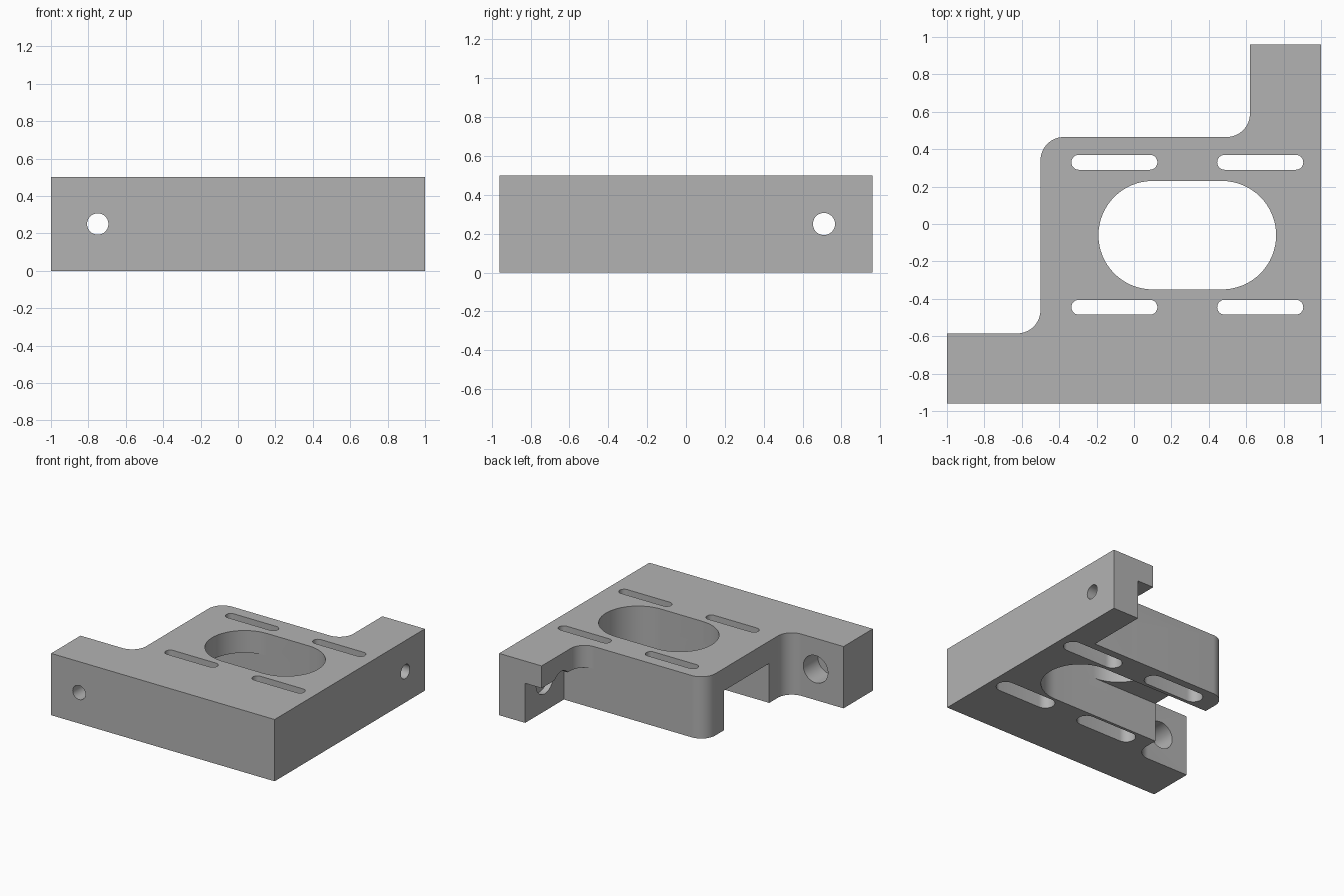
import bpy, bmesh, math
from mathutils import Matrix

if "Cube" in bpy.data.objects:
    bpy.data.objects.remove(bpy.data.objects["Cube"])

Y0, Y1, H = -0.96, 0.96, 0.5      # plan depth limits and height
ROOF = 0.32                       # underside of the top plate
R = 0.125                         # corner radius of the outline


def arc(cx, cy, r, a0, a1, n=14):
    return [(cx + r * math.cos(math.radians(a0 + (a1 - a0) * i / n)),
             cy + r * math.sin(math.radians(a0 + (a1 - a0) * i / n))) for i in range(n + 1)]


def prism(name, pts, z0, z1):
    """Extrude a counter-clockwise plan outline from z0 to z1."""
    bm = bmesh.new()
    face = bm.faces.new([bm.verts.new((x, y, z0)) for x, y in pts])
    top = bmesh.ops.extrude_face_region(bm, geom=[face])["geom"]
    bmesh.ops.translate(bm, vec=(0, 0, z1 - z0),
                        verts=[v for v in top if isinstance(v, bmesh.types.BMVert)])
    bmesh.ops.recalc_face_normals(bm, faces=bm.faces)
    me = bpy.data.meshes.new(name)
    bm.to_mesh(me)
    bm.free()
    ob = bpy.data.objects.new(name, me)
    bpy.context.collection.objects.link(ob)
    return ob


def box(name, x0, x1, y0, y1, z0, z1):
    return prism(name, [(x0, y0), (x1, y0), (x1, y1), (x0, y1)], z0, z1)


def stadium(name, x0, x1, cy, r, z0, z1, n=24):
    """Slot whose end-arc centres are at x0 and x1."""
    return prism(name, arc(x1, cy, r, -90, 90, n) + arc(x0, cy, r, 90, 270, n), z0, z1)


def bore(name, r, start, end, axis, u):
    """Horizontal round hole at mid height, along x (at y=u) or y (at x=u)."""
    ob = prism(name, arc(0, 0, r, 0, 360, 40)[:-1], start, end)
    if axis == "X":
        m = Matrix.Translation((0, u, 0.25)) @ Matrix.Rotation(math.pi / 2, 4, "Y")
    else:
        m = Matrix.Translation((u, 0, 0.25)) @ Matrix.Rotation(-math.pi / 2, 4, "X")
    ob.data.transform(m)
    return ob


# bracket body outline with two arms
outline = [(-1, Y0), (1, Y0), (1, Y1), (0.62, Y1)]
outline += arc(0.62 - R, 0.465 + R, R, 0, -90)
outline += arc(-0.5 + R, 0.465 - R, R, 90, 180)
outline += arc(-0.5 - R, -0.585 + R, R, 0, -90)
outline += [(-1, -0.585)]
body = prism("bracket_body", outline, 0, H)

cutters = [
    # oval opening and the channel running out to the left side
    stadium("oval_cutter", 0.10, 0.47, -0.06, 0.29, -0.1, 0.6, 32),
    box("channel_cutter", -0.7, 0.3, -0.35, 0.23, -0.1, ROOF),
    # relief under the rear arm
    box("arm_relief_cutter", 0.4, 0.767, 0.465, 1.2, -0.1, ROOF),
    # bolt holes with counterbores
    bore("side_bolt_cutter", 0.057, 0.5, 1.2, "X", 0.71),
    bore("side_counterbore_cutter", 0.11, 0.45, 0.815, "X", 0.71),
    bore("front_bolt_cutter", 0.057, -1.2, -0.5, "Y", -0.75),
    bore("front_counterbore_cutter", 0.11, -0.77, -0.4, "Y", -0.75),
]
# four mounting slots, wider from below
for x in (-0.105, 0.675):
    for y in (0.33, -0.445):
        cutters.append(stadium("slot_cutter", x - 0.19, x + 0.19, y, 0.04, -0.1, 0.6, 14))
        cutters.append(stadium("slot_recess_cutter", x - 0.19, x + 0.19, y, 0.072, -0.1, ROOF, 14))

for c in cutters:
    c.hide_render = True
    mod = body.modifiers.new(c.name, "BOOLEAN")
    mod.operation = "DIFFERENCE"
    mod.solver = "EXACT"
    mod.object = c

# apply the cuts and drop the cutters
bpy.context.view_layer.update()
deps = bpy.context.evaluated_depsgraph_get()
mesh = bpy.data.meshes.new_from_object(body.evaluated_get(deps))
body.modifiers.clear()
body.data = mesh
for c in cutters:
    bpy.data.objects.remove(c)

# plain grey metal
grey = bpy.data.materials.new("metal_grey")
grey.diffuse_color = (0.45, 0.45, 0.45, 1)
grey.use_nodes = True
grey.node_tree.nodes["Principled BSDF"].inputs["Base Color"].default_value = grey.diffuse_color
mesh.materials.clear()
mesh.materials.append(grey)

bpy.context.view_layer.objects.active = body
body.select_set(True)
bpy.ops.object.shade_smooth_by_angle(angle=math.radians(30))
